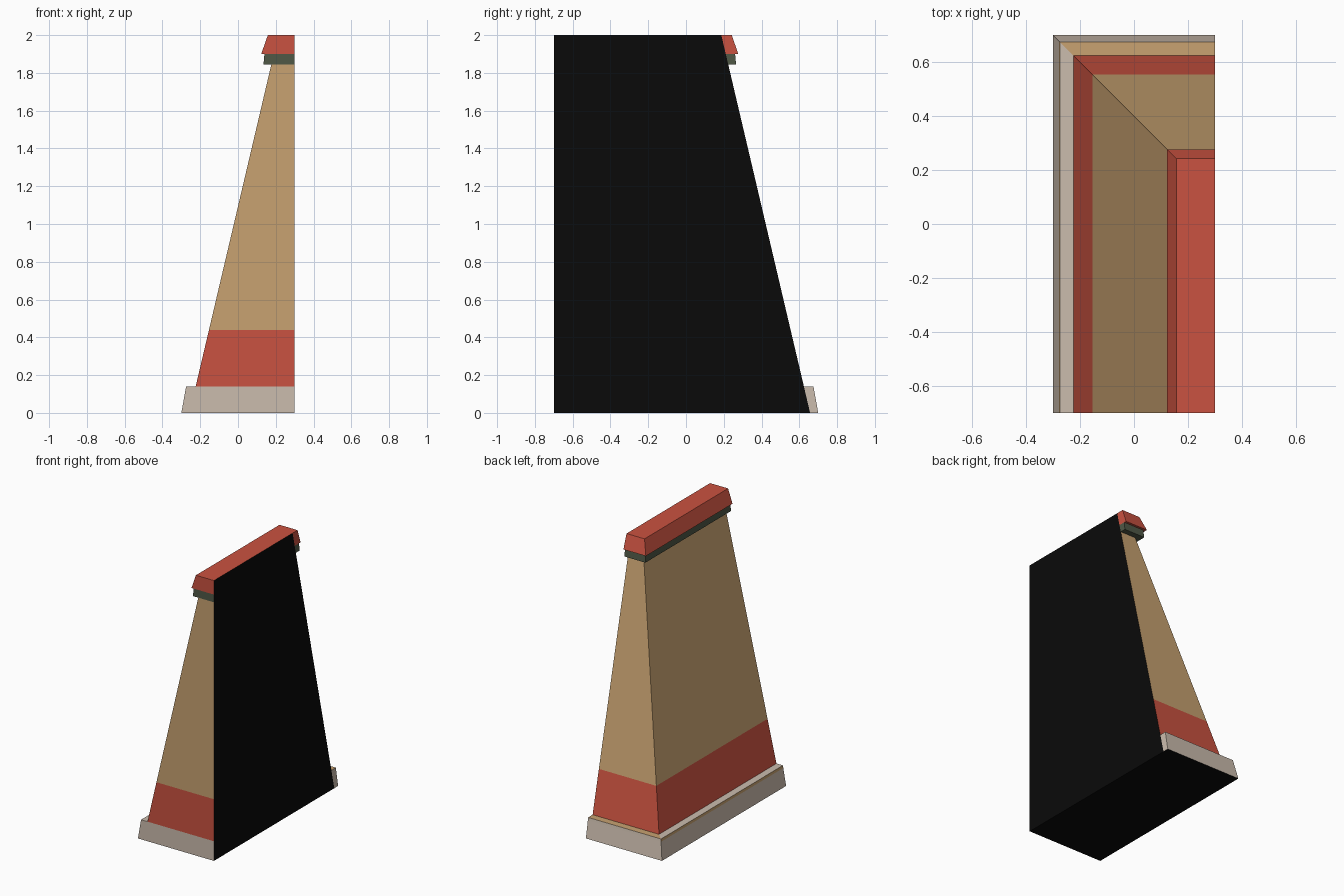
import bpy, bmesh

if "Cube" in bpy.data.objects:
    bpy.data.objects.remove(bpy.data.objects["Cube"])

FRONT, RIGHT = -0.7, 0.3


def material(name, rgb):
    m = bpy.data.materials.new(name)
    m.diffuse_color = (*rgb, 1)
    m.use_nodes = True
    m.node_tree.nodes["Principled BSDF"].inputs["Base Color"].default_value = m.diffuse_color
    return m


MATS = [material("tan plaster", (0.578, 0.361, 0.165)),
        material("red paint", (0.59, 0.085, 0.052)),
        material("pale stone", (0.597, 0.503, 0.42)),
        material("dark green", (0.08, 0.098, 0.062)),
        material("black", (0.003, 0.003, 0.003))]
TAN, RED, STONE, GREEN, BLACK = range(5)


def wall_y(z):
    # back wall position at a height; the left wall sits at x = 0.4 - y
    return 0.657 - 0.235 * z


def finish(name, bm, rule):
    bmesh.ops.recalc_face_normals(bm, faces=bm.faces)
    for f in bm.faces:
        f.normal_update()
        f.material_index = rule(f.calc_center_median(), f.normal)
    me = bpy.data.meshes.new(name)
    bm.to_mesh(me)
    bm.free()
    for m in MATS:
        me.materials.append(m)
    bpy.context.collection.objects.link(bpy.data.objects.new(name, me))


def core(name, heights, rule):
    # stacked rectangular slices of the tapering wall
    bm = bmesh.new()
    rings = []
    for z in heights:
        y = wall_y(z)
        rings.append([bm.verts.new((px, py, z)) for px, py in
                      ((0.4 - y, FRONT), (RIGHT, FRONT), (RIGHT, y), (0.4 - y, y))])
    for a, b in zip(rings, rings[1:]):
        for i in range(4):
            j = (i + 1) % 4
            bm.faces.new((a[i], a[j], b[j], b[i]))
    bm.faces.new(rings[0][::-1])
    bm.faces.new(rings[-1])
    finish(name, bm, rule)


def ledge(name, outer, rule):
    # strip wrapped around the left and back walls; outer = [(y, z), ...] upward
    section = outer + [(wall_y(z), z) for _, z in (outer[-1], outer[0])]
    bm = bmesh.new()
    rows = [[bm.verts.new(p) for p in
             ((0.4 - y, FRONT, z), (0.4 - y, y, z), (RIGHT, y, z))]
            for y, z in section]
    n = len(rows)
    for i in range(n):
        a, b = rows[i], rows[(i + 1) % n]
        for k in range(2):
            bm.faces.new((a[k], a[k + 1], b[k + 1], b[k]))
    bm.faces.new([r[0] for r in rows])
    bm.faces.new([r[2] for r in rows][::-1])
    finish(name, bm, rule)


def wall_rule(c, n):
    if n.x > 0.9 or n.z < -0.9:
        return BLACK
    if n.z > 0.9 or c.z > 1.9:
        return RED
    if c.z > 1.845:
        return GREEN
    return STONE if c.z < 0.14 else RED if c.z < 0.44 else TAN


def base_rule(c, n):
    if n.z < -0.9:
        return BLACK
    if n.z > 0.9:
        return TAN if c.y > 0.5 else STONE
    if c.z > 0.122 and n.x < -0.5:   # worn upper edge
        return TAN
    return STONE


core("wall", (0, 0.14, 0.44, 1.845, 1.9, 2.0), wall_rule)
ledge("base_plinth", [(0.7, 0), (0.678, 0.122), (0.675, 0.14)], base_rule)
ledge("green_molding", [(0.265, 1.845), (0.26, 1.9)], lambda c, n: GREEN)
ledge("red_coping", [(0.277, 1.9), (0.242, 2.0)], lambda c, n: RED)
